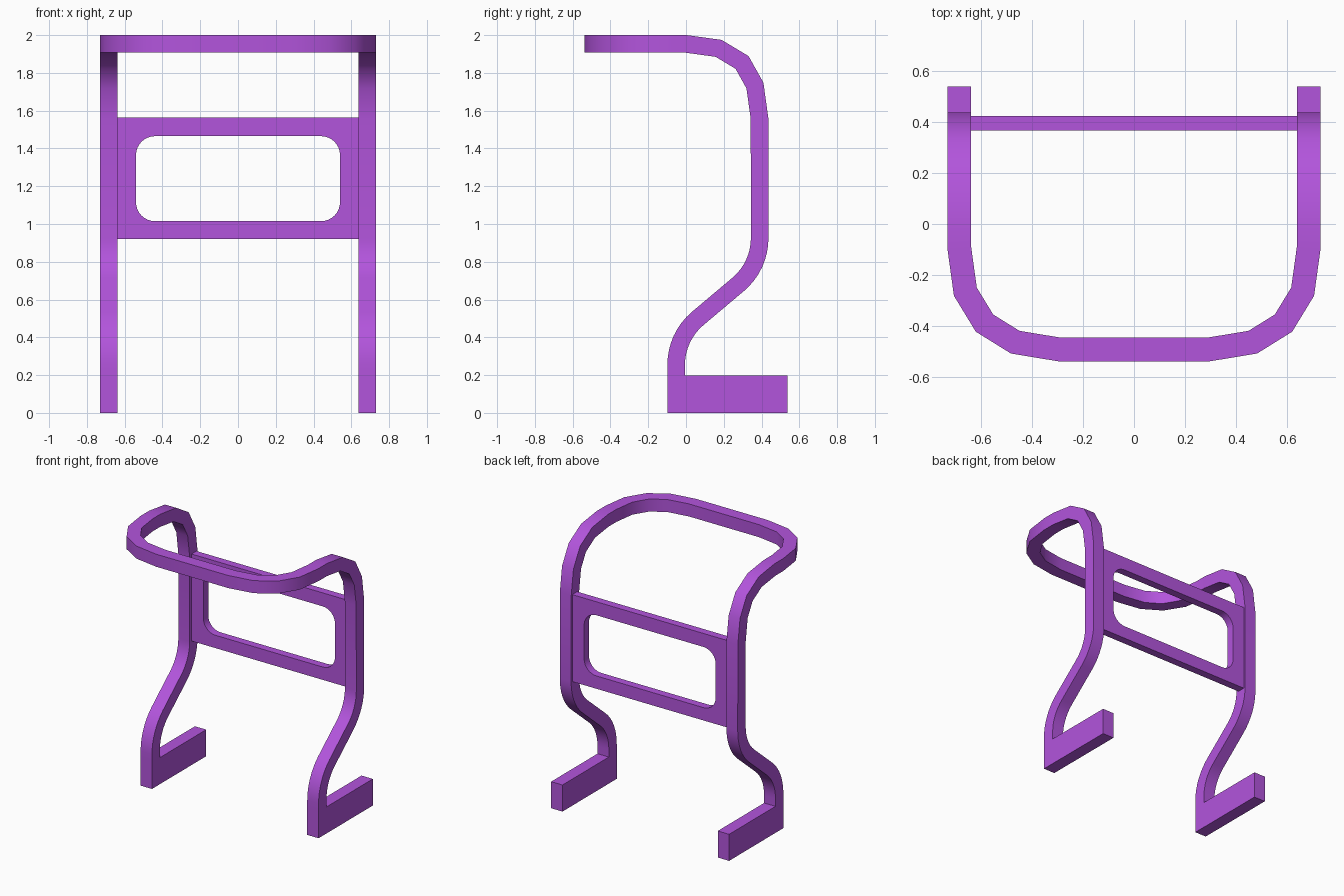
import bpy, bmesh, math
from mathutils import Vector

if "Cube" in bpy.data.objects:
    bpy.data.objects.remove(bpy.data.objects["Cube"])

purple = bpy.data.materials.new("purple_paint")
purple.diffuse_color = (0.45, 0.09, 0.72, 1)
purple.use_nodes = True
purple.node_tree.nodes["Principled BSDF"].inputs["Base Color"].default_value = purple.diffuse_color

X0, H = 0.6835, 0.0465      # tube centre in x, half thickness


def arc(cx, cy, r, a0, a1, n):
    return [(cx + r * math.cos(math.radians(a0 + (a1 - a0) * i / n)),
             cy + r * math.sin(math.radians(a0 + (a1 - a0) * i / n))) for i in range(n + 1)]


# Side path (y, z): floor, S-bend, upright, top bend
side = [(-0.052, 0), (-0.052, 0.197)]
side += arc(0.268, 0.255, 0.32, 180, 130.5, 8)
side += arc(0.070, 0.925, 0.32, -49.5, 0, 8)
side += [(0.389, 1.56), (0.365, 1.733), (0.297, 1.855), (0.172, 1.93), (0, 1.9535)]
# Plan path (x, y): front corner to the middle of the front bar
plan = [(X0, -0.095), (0.66, -0.265), (0.585, -0.388), (0.465, -0.4625), (0.292, -0.491), (0, -0.491)]
path = [Vector((X0, y, z)) for y, z in side] + [Vector((x, y, 1.9535)) for x, y in plan]

# Tube frame: mitred square sweep of one half
bm = bmesh.new()
rings = []
for i, p in enumerate(path):
    d1 = (p - path[i - 1]).normalized() if i else (path[1] - p).normalized()
    d2 = (path[i + 1] - p).normalized() if i + 1 < len(path) else d1
    t = (d1 + d2).normalized()
    k = H / t.dot(d1)
    if i < len(side):
        u = Vector((1, 0, 0))
        v = u.cross(t) * k
        u = u * H
    else:
        v = Vector((0, 0, -1))
        u = t.cross(v) * k
        v = v * H
    rings.append([bm.verts.new(p + u * a + v * b) for a, b in ((-1, -1), (1, -1), (1, 1), (-1, 1))])
for a, b in zip(rings, rings[1:]):
    for j in range(4):
        bm.faces.new((a[j], a[(j + 1) % 4], b[(j + 1) % 4], b[j]))
bm.faces.new(rings[0])
bmesh.ops.recalc_face_normals(bm, faces=bm.faces)

# Foot: pull the rear face of the lowest segment backwards
rear = [f for f in bm.faces if f.normal.y > 0.9 and f.calc_center_median().z < 0.15]
ext = bmesh.ops.extrude_discrete_faces(bm, faces=rear)["faces"]
for vert in ext[0].verts:
    vert.co.y = 0.5375
bmesh.ops.recalc_face_normals(bm, faces=bm.faces)

mesh = bpy.data.meshes.new("tube_frame")
bm.to_mesh(mesh)
bm.free()
frame = bpy.data.objects.new("tube_frame", mesh)
bpy.context.collection.objects.link(frame)
mesh.materials.append(purple)
bpy.context.view_layer.objects.active = frame
frame.select_set(True)
bpy.ops.object.shade_smooth_by_angle(angle=math.radians(30))
mirror = frame.modifiers.new("mirror", "MIRROR")
mirror.use_clip = True
frame.select_set(False)

# Back panel: rectangle with a rounded window
cx, cz, r = 0.54, 0.225, 0.1
window = []
for sx, sz, a in ((1, 1, 0), (-1, 1, 90), (-1, -1, 180), (1, -1, 270)):
    window += arc(sx * (cx - r), 1.24 + sz * (cz - r), r, a, a + 90, 8)
outline = [(-0.64, 0.92), (0.64, 0.92), (0.64, 1.565), (-0.64, 1.565)]
curve = bpy.data.curves.new("back_panel", "CURVE")
curve.dimensions = "2D"
curve.fill_mode = "BOTH"
curve.extrude = 0.029
for pts in (outline, window):
    s = curve.splines.new("POLY")
    s.points.add(len(pts) - 1)
    for q, (x, z) in zip(s.points, pts):
        q.co = (x, z, 0, 1)
    s.use_cyclic_u = True
panel = bpy.data.objects.new("back_panel", curve)
panel.location.y = 0.394
panel.rotation_euler.x = math.pi / 2
bpy.context.collection.objects.link(panel)
curve.materials.append(purple)
bpy.context.view_layer.objects.active = panel
panel.select_set(True)
bpy.ops.object.convert(target="MESH")
bpy.ops.object.shade_smooth_by_angle(angle=math.radians(30))
